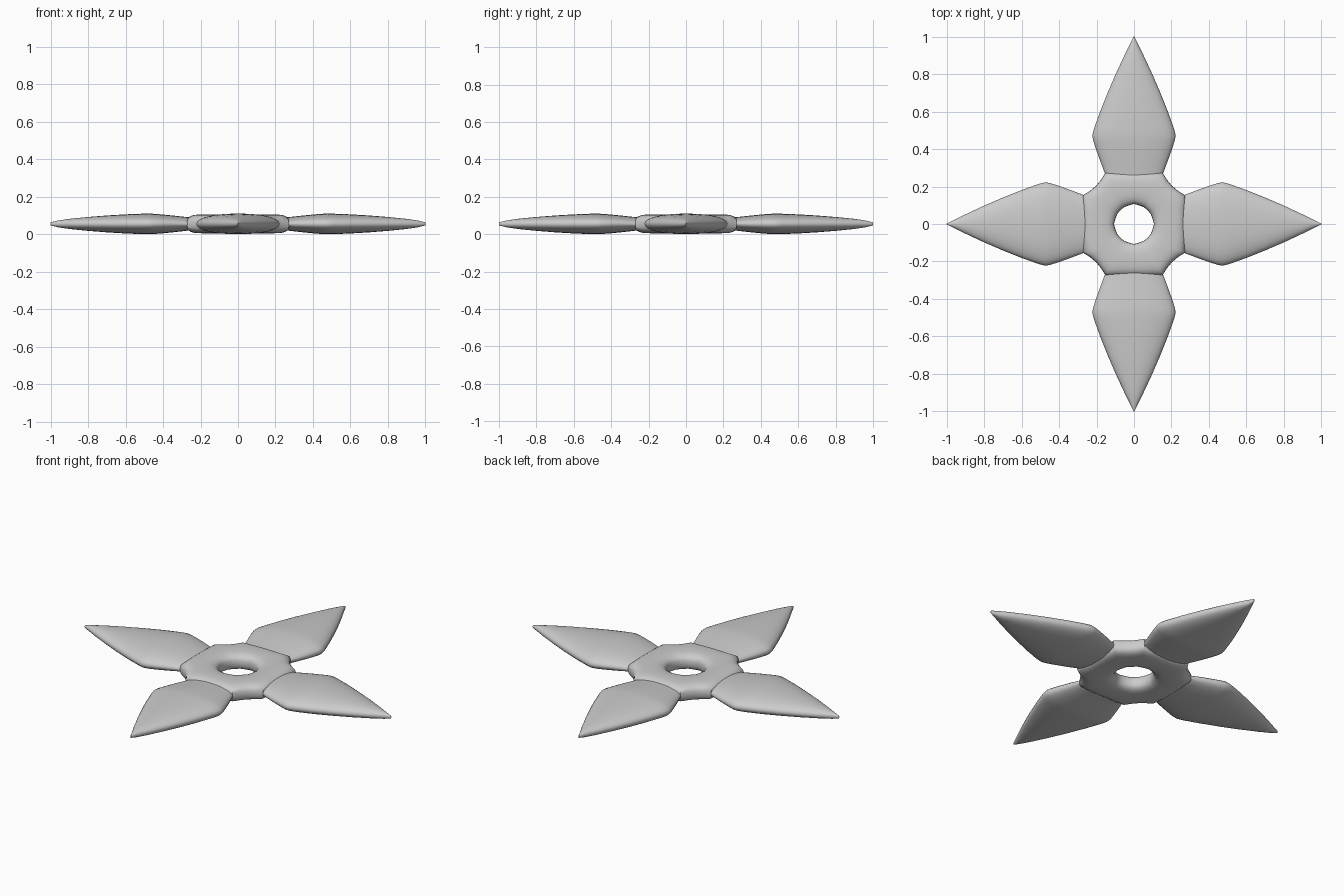
import bpy, bmesh
from math import cos, sin, pi, radians, copysign

if "Cube" in bpy.data.objects:
    bpy.data.objects.remove(bpy.data.objects["Cube"])

ZC = 0.055  # mid height of the star


def super_pt(a, n):
    """Point on a unit superellipse."""
    c, s = cos(a), sin(a)
    return (copysign(abs(c) ** (2 / n), c), copysign(abs(s) ** (2 / n), s))


def bridge(bm, a, b):
    for i in range(len(a)):
        j = (i + 1) % len(a)
        bm.faces.new((a[i], a[j], b[j], b[i]))


def finish(bm, name):
    bmesh.ops.recalc_face_normals(bm, faces=bm.faces)
    me = bpy.data.meshes.new(name)
    bm.to_mesh(me)
    bm.free()
    ob = bpy.data.objects.new(name, me)
    bpy.context.collection.objects.link(ob)
    return ob


def turn(p, k):
    """Rotate a 2D point by k quarter turns."""
    for _ in range(k):
        p = (-p[1], p[0])
    return p


def full_loop(eighth):
    """Mirror an eighth of the outline into the whole loop."""
    quarter = eighth + [(y, x) for x, y in reversed(eighth[1:-1])]
    return [turn(p, k) for k in range(4) for p in quarter]


# Hub: rounded ring between the hole and the outer outline
outer = full_loop([(0.275, 0), (0.275, 0.08), (0.272, 0.153), (0.235, 0.177), (0.203, 0.203)])
inner = full_loop([(0.107, 0), (0.099, 0.028), (0.09, 0.052), (0.081, 0.064), (0.073, 0.073)])
bm = bmesh.new()
N = 28
rings = []
for o, i in zip(outer, inner):
    ring = []
    for k in range(N):
        u, v = super_pt(2 * pi * k / N, 2.9)
        f = (u + 1) / 2
        ring.append(bm.verts.new((i[0] + (o[0] - i[0]) * f, i[1] + (o[1] - i[1]) * f, ZC + 0.05 * v)))
    rings.append(ring)
for k in range(len(rings)):
    bridge(bm, rings[k], rings[(k + 1) % len(rings)])
star = finish(bm, "throwing_star")

# Blades: lens sections lofted along each arm (distance, half width, half thickness)
stations = [(0.215, 0.145, 0.033), (0.27, 0.155, 0.036), (0.33, 0.178, 0.043),
            (0.40, 0.203, 0.05), (0.45, 0.219, 0.054), (0.475, 0.222, 0.055),
            (0.51, 0.213, 0.0545), (0.60, 0.181, 0.051), (0.70, 0.141, 0.045),
            (0.80, 0.098, 0.037), (0.90, 0.051, 0.027), (0.96, 0.021, 0.018),
            (1.0, 0.002, 0.008)]
bm = bmesh.new()
M = 32
for arm in range(4):
    prev = None
    for d, hw, ht in stations:
        ring = []
        for k in range(M):
            u, v = super_pt(2 * pi * k / M, 2.15)
            x, y = turn((d, hw * u), arm)
            ring.append(bm.verts.new((x, y, ZC + ht * v)))
        if prev:
            bridge(bm, prev, ring)
        else:
            bm.faces.new(ring)
        prev = ring
    bm.faces.new(prev)
blades = finish(bm, "blades")

# Fuse the blades into the hub
mod = star.modifiers.new("fuse", 'BOOLEAN')
mod.operation = 'UNION'
mod.solver = 'EXACT'
mod.object = blades
bpy.context.view_layer.objects.active = star
star.select_set(True)
bpy.ops.object.modifier_apply(modifier=mod.name)
bpy.data.objects.remove(blades, do_unlink=True)
bpy.ops.object.shade_smooth_by_angle(angle=radians(40))
